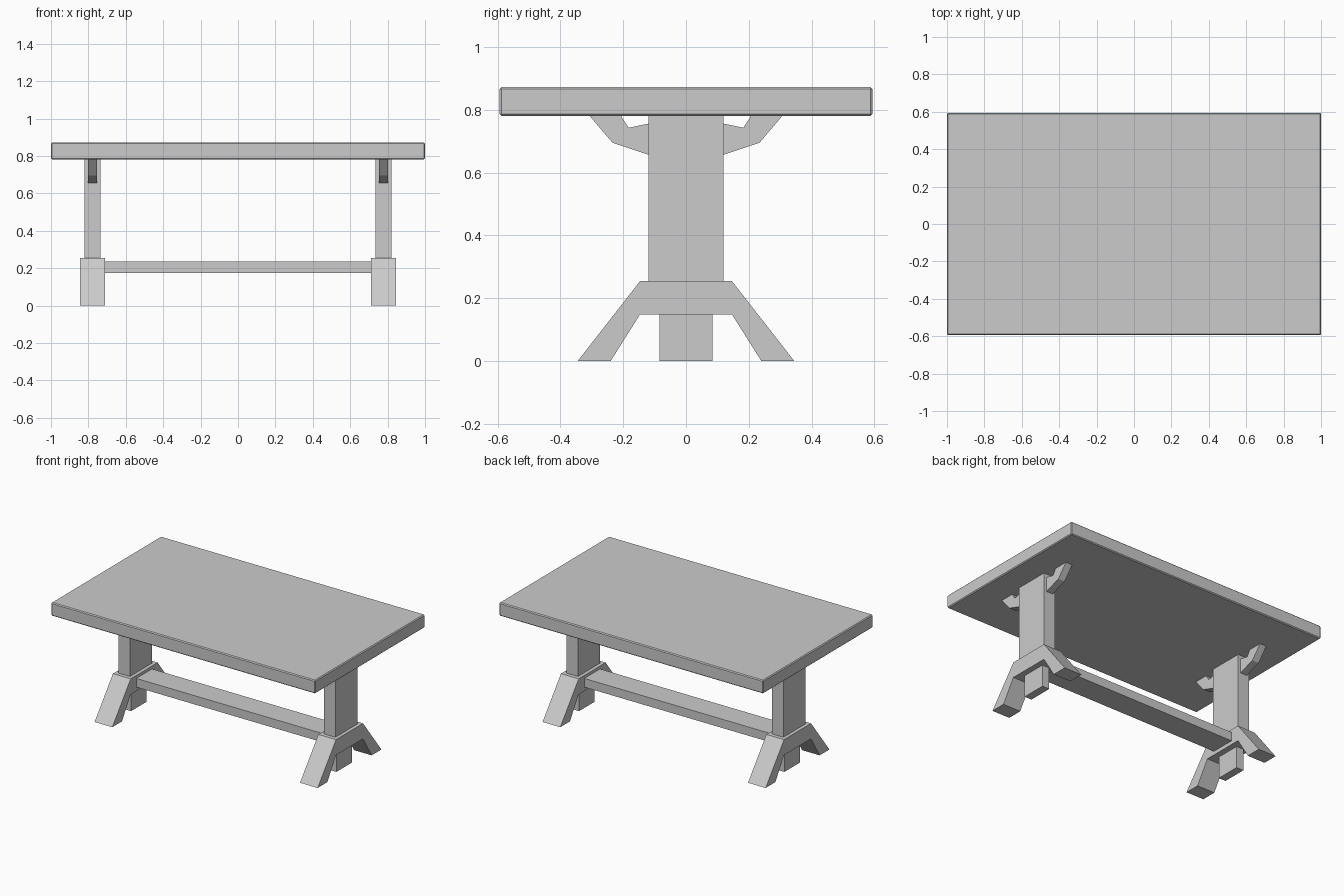
import bpy, bmesh

if "Cube" in bpy.data.objects:
    bpy.data.objects.remove(bpy.data.objects["Cube"])


def prism(name, profile, x0, x1):
    """Extrude a (y, z) outline along x."""
    bm = bmesh.new()
    face = bm.faces.new([bm.verts.new((x0, y, z)) for y, z in profile])
    ext = bmesh.ops.extrude_face_region(bm, geom=[face])
    verts = [v for v in ext["geom"] if isinstance(v, bmesh.types.BMVert)]
    bmesh.ops.translate(bm, verts=verts, vec=(x1 - x0, 0, 0))
    bmesh.ops.recalc_face_normals(bm, faces=bm.faces)
    mesh = bpy.data.meshes.new(name)
    bm.to_mesh(mesh)
    bm.free()
    ob = bpy.data.objects.new(name, mesh)
    bpy.context.collection.objects.link(ob)
    return ob


def box(name, x0, x1, half_y, z0, z1):
    return prism(name, [(-half_y, z0), (half_y, z0), (half_y, z1), (-half_y, z1)], x0, x1)


# Table top with a slim chamfer
top = box("table_top", -1, 1, 0.594, 0.781, 0.872)
bevel = top.modifiers.new("chamfer", "BEVEL")
bevel.width = 0.006
bevel.segments = 1

# Stretcher joining the two trestles
box("stretcher", -0.72, 0.72, 0.085, 0.175, 0.235)

foot_half = [(0.345, 0), (0.24, 0), (0.146, 0.149)]
foot = ([(0.146, 0.255)] + foot_half
        + [(-y, z) for y, z in reversed(foot_half)] + [(-0.146, 0.255)])
brace = [(0.12, 0.657), (0.234, 0.695), (0.307, 0.781),
         (0.207, 0.781), (0.183, 0.743), (0.12, 0.756)]

for side, cx in (("left", -0.778), ("right", 0.778)):
    # Upright, splayed foot and small centre block
    box(f"{side}_post", cx - 0.043, cx + 0.043, 0.119, 0.255, 0.781)
    prism(f"{side}_foot", foot, cx - 0.067, cx + 0.067)
    box(f"{side}_foot_block", cx - 0.027, cx + 0.027, 0.085, 0, 0.149)
    # Angled braces under the top
    for end, s in (("front", -1), ("back", 1)):
        prism(f"{side}_{end}_brace", [(s * y, z) for y, z in brace], cx - 0.025, cx + 0.025)
